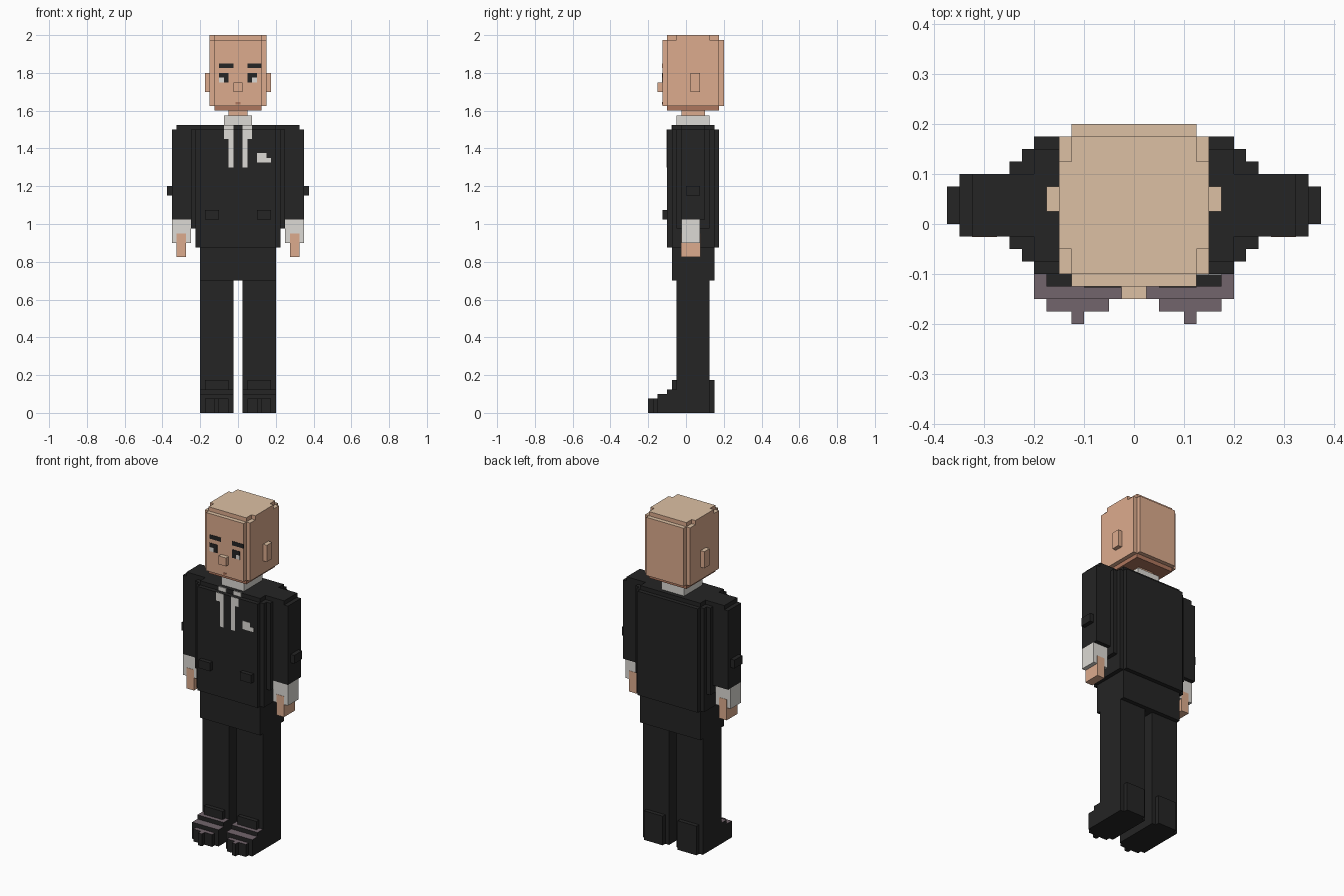
import bpy
import bmesh

old = bpy.data.objects.get("Cube")
if old:
    bpy.data.objects.remove(old)

U = 0.025  # edge length of one voxel


def material(name, rgb):
    m = bpy.data.materials.new(name)
    m.use_nodes = True
    m.diffuse_color = (*rgb, 1)
    m.node_tree.nodes["Principled BSDF"].inputs["Base Color"].default_value = (*rgb, 1)
    return m


SKIN = material("skin", (0.72, 0.41, 0.27))
PALE = material("pale_skin", (0.72, 0.53, 0.37))
JAW = material("jaw_shade", (0.42, 0.18, 0.11))
SUIT = material("suit_black", (0.018, 0.018, 0.018))
SHINE = material("shoe_shine", (0.17, 0.13, 0.15))
WHITE = material("shirt_white", (0.72, 0.70, 0.66))


def build(name, mats, boxes, mirror=False, top=False):
    """Join boxes (x0, x1, y0, y1, z0, z1 in voxels) into one object."""
    bm = bmesh.new()
    for x0, x1, y0, y1, z0, z1 in boxes:
        spans = [(x0, x1)] + ([(-x1, -x0)] if mirror else [])
        for a, b in spans:
            verts = bmesh.ops.create_cube(bm, size=U)["verts"]
            for v in verts:
                v.co.x = U * (b if v.co.x > 0 else a)
                v.co.y = U * (y1 if v.co.y > 0 else y0)
                v.co.z = U * (z1 if v.co.z > 0 else z0)
    bm.normal_update()
    # second colour goes on upward faces
    for f in bm.faces:
        f.material_index = 1 if top and f.normal.z > 0.5 else 0
    mesh = bpy.data.meshes.new(name)
    bm.to_mesh(mesh)
    bm.free()
    for m in mats:
        mesh.materials.append(m)
    ob = bpy.data.objects.new(name, mesh)
    bpy.context.collection.objects.link(ob)
    return ob


def plate(name, mat, front, cells):
    """Thin painted detail; cells are x0, x1, z0, z1 on the plane y = front."""
    build(name, [mat], [(a, b, front - 0.08, front + 0.1, c, d) for a, b, c, d in cells])


# head with stepped edges
build("head", [SKIN, PALE], [
    (-6, 6, -4, 7, 65, 79),
    (-5, 5, -5, 8, 65, 79),
    (-5, 5, -4, 7, 79, 80),
    (-6, 6, -2, 5, 79, 80),
], top=True)
build("jaw", [JAW], [(-5, 5, -4, 7, 64, 65)])
build("ears", [SKIN, PALE], [(6, 7, 1, 3, 68, 72)], mirror=True, top=True)
build("nose", [SKIN, PALE], [(-1, 1, -6, -5, 68, 70)], top=True)
build("neck", [SKIN], [(-2, 2, -1, 4, 60, 64)])

# face details
plate("eyebrows", SUIT, -5, [(-4, -1, 73, 74), (2, 5, 73, 74)])
plate("eye_darks", SUIT, -5, [(-4, -2, 71, 72), (-3, -2, 70, 71),
                              (2, 4, 71, 72), (2, 3, 70, 71)])
plate("eye_whites", WHITE, -5, [(-4, -3, 70, 71), (3, 4, 70, 71)])
plate("mouth", JAW, -5, [(-0.5, 0.5, 65.3, 65.8)])

# shirt and jacket
build("collar", [WHITE], [(-3, 3, -2, 5, 60, 63)])
build("jacket", [SUIT], [
    (-8, 8, -4, 7, 35, 60),
    (-9, 9, -3, 6, 35, 60),
    (-10, 10, -2, 5, 39, 60),
    (-8, 8, -3, 6, 60, 61),
])
build("pocket_flaps", [SUIT], [(4, 7, -5, -4, 41, 43)], mirror=True)
plate("shirt_front", WHITE, -4, [(-3, -1, 58, 60), (1, 3, 58, 60),
                                 (-2, -1, 52, 58), (1, 2, 52, 58)])
plate("shirt_front_top", WHITE, -3, [(-3, -1, 60, 61), (1, 3, 60, 61)])
plate("pocket_square", WHITE, -4, [(4, 6, 54, 55), (4, 7, 53, 54)])

# arms
build("sleeves", [SUIT], [
    (8, 14, -1, 4, 41, 60),
    (8, 13, -1, 4, 60, 61),
    (14, 15, 0, 3, 46, 48),
], mirror=True)
build("cuffs", [WHITE], [(10, 14, -1, 3, 36, 41)], mirror=True)
build("hands", [SKIN], [(11, 13, -1.06, 3.06, 33, 38)], mirror=True)

# trousers
build("hips", [SUIT], [(-8, 8, -3, 6, 28, 35)])
build("legs", [SUIT], [(1, 8, -2, 5, 0, 28)], mirror=True)

# shoes, stepping down to the toe
build("shoes", [SUIT, SHINE], [
    (1, 8, -4, -2, 0, 5),
    (1, 8, -6, -4, 0, 4),
    (2, 7, -7, -6, 0, 3),
    (4, 5, -8, -7, 0, 3),
], mirror=True, top=True)
build("shoe_backs", [SUIT], [
    (2, 7, -3, -2, 5, 7),
    (2, 7, 5, 6, 0, 7),
], mirror=True)
